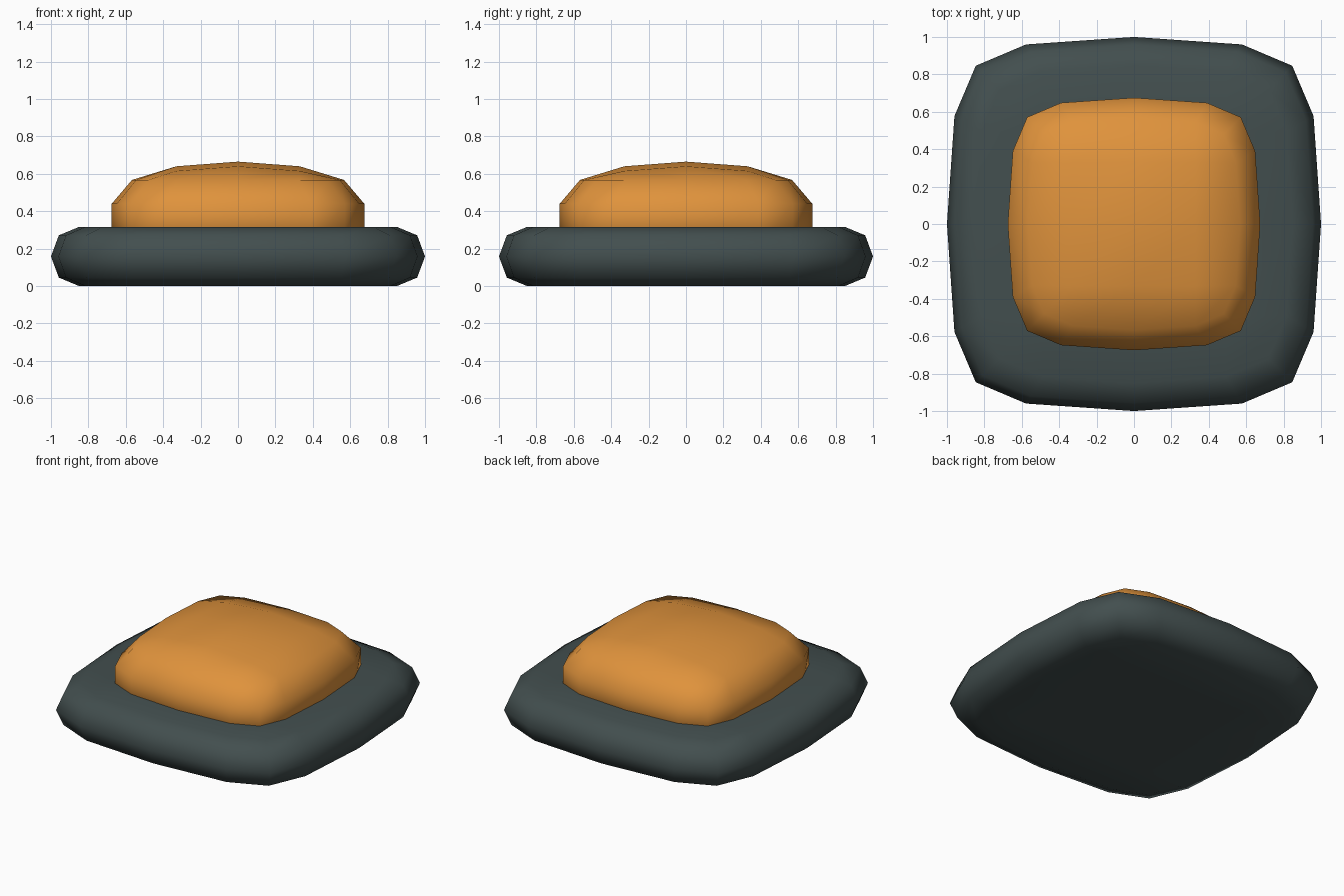
import bpy

if "Cube" in bpy.data.objects:
    bpy.data.objects.remove(bpy.data.objects["Cube"])

N = 4  # grid cells per side of the caps; the outline has 4 * N points


def material(name, rgb):
    m = bpy.data.materials.new(name)
    m.diffuse_color = (*rgb, 1.0)
    m.use_nodes = True
    m.node_tree.nodes["Principled BSDF"].inputs["Base Color"].default_value = m.diffuse_color
    return m


# Grid indices walked around the perimeter, counter-clockwise
PERIMETER = ([(i, 0) for i in range(N)] + [(N, j) for j in range(N)] +
             [(N - i, N) for i in range(N)] + [(0, N - j) for j in range(N)])


def outline(i, j):
    """Unit rounded-square point for a perimeter grid index."""
    a, b = i - 2, j - 2
    if abs(a) == 2 and abs(b) == 2:
        return a * 0.423, b * 0.423
    if abs(a) == 2:
        return a / 2 * (0.96 if b else 1.0), b * 0.577
    return a * 0.577, b / 2 * (0.96 if a else 1.0)


def soft_block(name, rings, drop_mid, drop_corner, peak, step, mat):
    """Stack of (scale, z) outlines with a gridded bottom and top cap."""
    verts, faces = [], []
    count = len(PERIMETER)
    for scale, z in rings:
        for i, j in PERIMETER:
            x, y = outline(i, j)
            verts.append((x * scale, y * scale, z))
    for r in range(len(rings) - 1):
        for k in range(count):
            n = (k + 1) % count
            faces.append((r * count + k, r * count + n,
                          (r + 1) * count + n, (r + 1) * count + k))

    # Caps: perimeter comes from the end rings, the inside is a 3 x 3 grid
    for top in (False, True):
        start = (len(rings) - 1) * count if top else 0
        index = {p: start + k for k, p in enumerate(PERIMETER)}
        for i in range(1, N):
            for j in range(1, N):
                a, b = i - 2, j - 2
                z = rings[0][1]
                if top:
                    drop = (0, drop_mid, drop_corner)[abs(a) + abs(b)]
                    z = peak - drop
                index[i, j] = len(verts)
                verts.append((a * step, b * step, z))
        for i in range(N):
            for j in range(N):
                f = (index[i, j], index[i + 1, j],
                     index[i + 1, j + 1], index[i, j + 1])
                faces.append(f if top else f[::-1])

    mesh = bpy.data.meshes.new(name)
    mesh.from_pydata(verts, [], faces)
    mesh.materials.append(mat)
    mesh.polygons.foreach_set("use_smooth", [True] * len(mesh.polygons))
    mesh.update()
    obj = bpy.data.objects.new(name, mesh)
    bpy.context.collection.objects.link(obj)
    return obj


slate = material("dark slate", (0.055, 0.077, 0.077))
orange = material("warm orange", (0.74, 0.29, 0.045))

# Rounded base cushion
soft_block("base",
           [(0.85, 0.0), (0.958, 0.045), (1.0, 0.158), (0.958, 0.271), (0.85, 0.316)],
           0, 0, 0.316, 0.5, slate)

# Domed button sunk into the base
soft_block("button",
           [(0.675, 0.2), (0.675, 0.44), (0.567, 0.567)],
           0.025, 0.05, 0.665, 0.33, orange)
